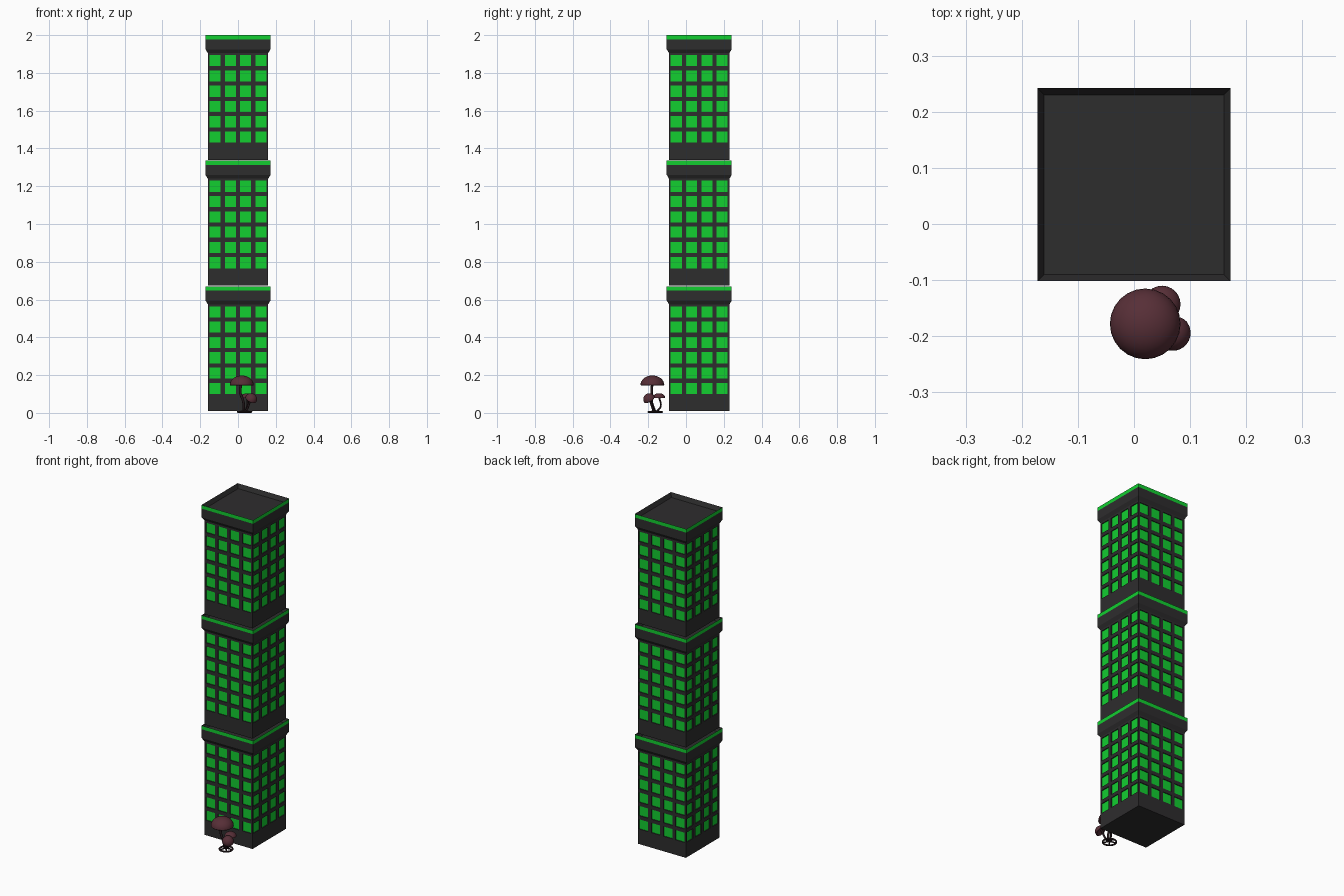
import bpy, bmesh, math
from mathutils import Vector, Matrix

if "Cube" in bpy.data.objects:
    bpy.data.objects.remove(bpy.data.objects["Cube"])


def mat(name, rgb):
    m = bpy.data.materials.new(name)
    m.diffuse_color = (*rgb, 1)
    m.use_nodes = True
    m.node_tree.nodes["Principled BSDF"].inputs["Base Color"].default_value = m.diffuse_color
    return m


DARK = mat("charcoal wall", (0.027, 0.026, 0.027))
GREEN = mat("bright green", (0.006, 0.62, 0.03))
CAP = mat("maroon cap", (0.095, 0.028, 0.038))
STEM = mat("dark stem", (0.018, 0.009, 0.011))


def finish(bm, name, mats, loc=(0, 0, 0), smooth=False):
    bmesh.ops.remove_doubles(bm, verts=bm.verts, dist=1e-5)
    bmesh.ops.recalc_face_normals(bm, faces=bm.faces)
    me = bpy.data.meshes.new(name)
    bm.to_mesh(me)
    bm.free()
    for m in mats:
        me.materials.append(m)
    for p in me.polygons:
        p.use_smooth = smooth
    ob = bpy.data.objects.new(name, me)
    ob.location = loc
    bpy.context.collection.objects.link(ob)
    if smooth:
        me.set_sharp_from_angle(angle=math.radians(45))
    return ob


# ---- tower: three identical storey blocks ----
H, R = 0.16, 0.172          # half widths of wall and cornice
PITCH, WIN, DEPTH = 0.081, 0.059, 0.005


def cuts(start, count, first, last):
    out = [first]
    for i in range(count):
        c = start + i * PITCH
        out += [c - WIN / 2, c + WIN / 2]
    return out + [last]


def tower_block(name, z0):
    bm = bmesh.new()
    xs = cuts(-1.5 * PITCH, 4, -H, H)
    zs = cuts(0.12, 6, 0, 0.565)
    for k in range(4):
        rot = Matrix.Rotation(k * math.pi / 2, 3, 'Z')
        # wall grid, odd cells are windows
        for i in range(len(xs) - 1):
            for j in range(len(zs) - 1):
                co = [(xs[i], zs[j]), (xs[i + 1], zs[j]),
                      (xs[i + 1], zs[j + 1]), (xs[i], zs[j + 1])]
                if i % 2 and j % 2:
                    inner = [bm.verts.new(rot @ Vector((x, -H + DEPTH, z))) for x, z in co]
                    outer = [bm.verts.new(rot @ Vector((x, -H, z))) for x, z in co]
                    bm.faces.new(inner).material_index = 1
                    for a in range(4):
                        b = (a + 1) % 4
                        bm.faces.new((outer[a], outer[b], inner[b], inner[a]))
                else:
                    bm.faces.new([bm.verts.new(rot @ Vector((x, -H, z))) for x, z in co])
        # flared cornice, green band and sloped inner rim
        prof = [(H, 0.565), (R, 0.585), (R, 0.638), (R, 0.66), (H, 0.635)]
        for n, ((r1, z1), (r2, z2)) in enumerate(zip(prof, prof[1:])):
            f = bm.faces.new([bm.verts.new(rot @ Vector(v)) for v in
                              ((-r1, -r1, z1), (r1, -r1, z1), (r2, -r2, z2), (-r2, -r2, z2))])
            f.material_index = 1 if n == 2 else 0
    # floor and roof
    for z in (0, 0.635):
        bm.faces.new([bm.verts.new((x, y, z)) for x, y in
                      ((-H, -H), (H, -H), (H, H), (-H, H))])
    finish(bm, name, [DARK, GREEN], (0, 0.07, z0))


for n, part in enumerate(("lower", "middle", "upper")):
    tower_block(part + "_tower_block", 0.01 + 0.665 * n)


# ---- mushrooms ----
def mushroom_cap(name, loc, r, h, tilt=(0, 0)):
    bm = bmesh.new()
    prof = [(r * math.sin(a), h * math.cos(a))
            for a in (math.pi / 2 * i / 8 for i in range(9))]
    prof += [(r * 0.93, -0.08 * h), (r * 0.5, 0.12 * h), (0, 0.2 * h)]
    vs = [bm.verts.new((x, 0, z)) for x, z in prof]
    es = [bm.edges.new(p) for p in zip(vs, vs[1:])]
    bmesh.ops.spin(bm, geom=vs + es, cent=(0, 0, 0), axis=(0, 0, 1),
                   angle=2 * math.pi, steps=24)
    ob = finish(bm, name, [CAP], loc, True)
    ob.rotation_euler = (tilt[0], tilt[1], 0)


def tube(name, pts, r, closed=False):
    cu = bpy.data.curves.new(name, 'CURVE')
    cu.dimensions = '3D'
    cu.bevel_depth = r
    cu.bevel_resolution = 2
    cu.resolution_u = 5
    cu.use_fill_caps = not closed
    sp = cu.splines.new('BEZIER')
    sp.bezier_points.add(len(pts) - 1)
    sp.use_cyclic_u = closed
    for bp, p in zip(sp.bezier_points, pts):
        bp.co = p
        bp.handle_left_type = bp.handle_right_type = 'AUTO'
    cu.materials.append(STEM)
    bpy.context.collection.objects.link(bpy.data.objects.new(name, cu))


mushroom_cap("large_cap", (0.02, -0.178, 0.148), 0.063, 0.05)
mushroom_cap("side_cap", (0.069, -0.194, 0.072), 0.032, 0.032, (0.5, 0.45))
mushroom_cap("back_cap", (0.05, -0.143, 0.080), 0.033, 0.024)

tube("large_stem", [(0.032, -0.165, 0.008), (0.028, -0.182, 0.06),
                    (0.012, -0.182, 0.11), (0.02, -0.178, 0.165)], 0.007)
tube("side_stem", [(0.04, -0.17, 0.008), (0.054, -0.18, 0.035),
                   (0.066, -0.192, 0.08)], 0.006)
tube("back_stem", [(0.038, -0.155, 0.008), (0.048, -0.134, 0.035),
                   (0.05, -0.143, 0.085)], 0.005)

# ---- root ring with spokes ----
CX, CY = 0.035, -0.163


def rim(a, r, z):
    return (CX + r * math.cos(a), CY + r * math.sin(a), z)


tube("root_ring", [rim(i * math.pi / 4, 0.036, 0.005) for i in range(8)], 0.005, True)
for i in range(5):
    a = i * 2 * math.pi / 5 + 0.3
    tube(f"root_spoke_{i + 1}", [rim(a, 0, 0.010), rim(a, 0.018, 0.008), rim(a, 0.036, 0.005)], 0.004)
